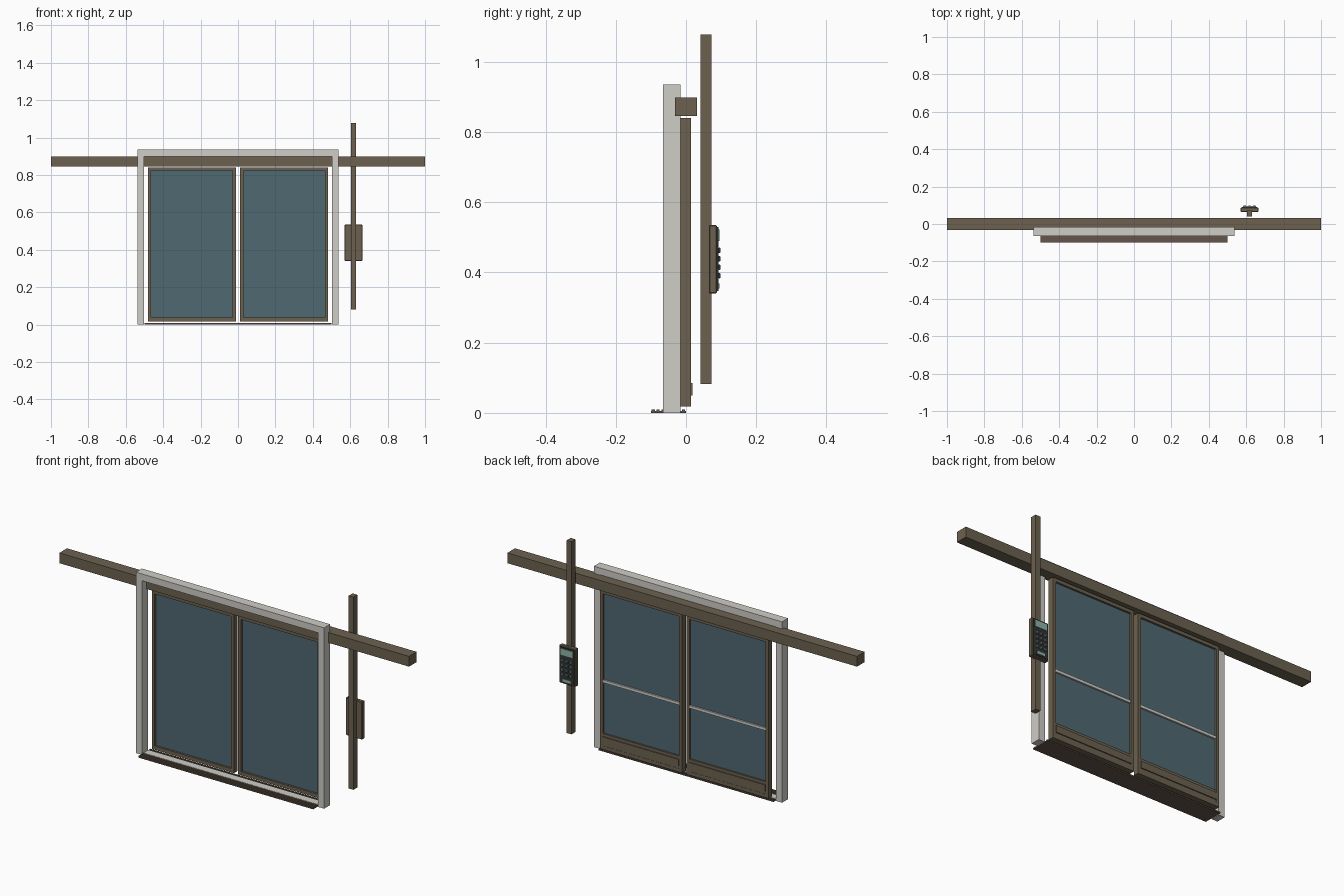
import bpy

if "Cube" in bpy.data.objects:
    bpy.data.objects.remove(bpy.data.objects["Cube"])


def material(name, rgb):
    m = bpy.data.materials.new(name)
    m.diffuse_color = (*rgb, 1)
    m.use_nodes = True
    m.node_tree.nodes["Principled BSDF"].inputs["Base Color"].default_value = m.diffuse_color
    return m


BRONZE = material("bronze", (0.15, 0.12, 0.08))
DARK = material("dark_rubber", (0.035, 0.035, 0.032))
GLASS = material("glass", (0.08, 0.14, 0.17))
PALE = material("pale_frame", (0.62, 0.61, 0.57))
MAT = material("sill_brown", (0.13, 0.09, 0.07))
SCREEN = material("screen_green", (0.27, 0.45, 0.38))
KEY = material("key_slate", (0.12, 0.17, 0.2))


def boxes(name, parts, mat, bevel=0):
    """One object from a list of (x0, x1, y0, y1, z0, z1) boxes."""
    verts, faces = [], []
    for x0, x1, y0, y1, z0, z1 in parts:
        b = len(verts)
        verts += [(x, y, z) for z in (z0, z1) for y in (y0, y1) for x in (x0, x1)]
        for f in ((0, 2, 3, 1), (4, 5, 7, 6), (0, 1, 5, 4),
                  (2, 6, 7, 3), (0, 4, 6, 2), (1, 3, 7, 5)):
            faces.append([b + i for i in f])
    mesh = bpy.data.meshes.new(name)
    mesh.from_pydata(verts, [], faces)
    mesh.materials.append(mat)
    ob = bpy.data.objects.new(name, mesh)
    bpy.context.collection.objects.link(ob)
    if bevel:
        m = ob.modifiers.new("bevel", 'BEVEL')
        m.width, m.segments = bevel, 1
    return ob


def outline(name, x0, z0, x1, z1, inner, y0, y1, mat):
    """Closed or open frame: extrude the ring between two rectangles."""
    a0, b0, a1, b1 = inner
    ring = [(x0, z0), (x1, z0), (x1, z1), (x0, z1)]
    hole = [(a0, b0), (a1, b0), (a1, b1), (a0, b1)]
    verts = [(x, y, z) for y in (y0, y1) for loop in (ring, hole) for x, z in loop]
    faces = []
    for i in range(4):
        j = (i + 1) % 4
        faces += [(i, j, j + 4, i + 4), (i + 12, j + 12, j + 8, i + 8),
                  (i + 8, j + 8, j, i), (i + 4, j + 4, j + 12, i + 12)]
    mesh = bpy.data.meshes.new(name)
    mesh.from_pydata(verts, [], faces)
    mesh.materials.append(mat)
    ob = bpy.data.objects.new(name, mesh)
    bpy.context.collection.objects.link(ob)


# Overhead track and wall surround
boxes("header_track", [(-1, 1, -0.031, 0.031, 0.845, 0.898)], BRONZE)
boxes("wall_surround", [(-0.538, -0.503, -0.065, -0.016, 0, 0.935),
                        (0.503, 0.538, -0.065, -0.016, 0, 0.935),
                        (-0.503, 0.503, -0.065, -0.016, 0.9, 0.935)], PALE)

# Threshold with ribs and pale inset strip
boxes("threshold", [(-0.5, 0.5, -0.1, 0, 0, 0.006)], MAT)
boxes("threshold_ribs", [(-0.5, 0.5, y, y + 0.009, 0.006, 0.009)
                         for y in (-0.098, -0.084, -0.07, -0.012)], MAT)
boxes("threshold_strip", [(-0.5, 0.5, -0.058, -0.02, 0.006, 0.0085)], PALE)

# Two sliding door leaves
for side, x0, x1 in (("left", -0.482, -0.012), ("right", 0.012, 0.482)):
    a, b = x0 + 0.017, x1 - 0.017
    outline(side + "_door_frame", x0, 0.018, x1, 0.84,
            (a, 0.037, b, 0.823), -0.016, 0.014, BRONZE)
    boxes(side + "_glass", [(a, b, -0.006, 0.004, 0.037, 0.823)], GLASS)
    boxes(side + "_bottom_rail", [(a, b, 0.004, 0.013, 0.037, 0.1)], BRONZE)
    boxes(side + "_kick_strip", [(a, b, 0.013, 0.018, 0.05, 0.085)], BRONZE)
    boxes(side + "_push_bar", [(a, b, 0.004, 0.012, 0.363, 0.377)], PALE)

# Control post and keypad on the back
boxes("control_post", [(0.604, 0.631, 0.041, 0.073, 0.082, 1.078)], BRONZE)
boxes("keypad_body", [(0.57, 0.665, 0.065, 0.088, 0.34, 0.535)], BRONZE, 0.003)
boxes("keypad_face", [(0.577, 0.658, 0.088, 0.092, 0.347, 0.53)], DARK)
boxes("keypad_screen", [(0.584, 0.651, 0.092, 0.095, 0.49, 0.523)], SCREEN)
boxes("keypad_keys", [(x - 0.008, x + 0.008, 0.092, 0.098, z - 0.008, z + 0.008)
                      for x in (0.593, 0.6175, 0.642)
                      for z in (0.463, 0.439, 0.415, 0.391)], KEY, 0.002)
boxes("keypad_status_bar", [(0.595, 0.64, 0.092, 0.095, 0.354, 0.368)], SCREEN)
